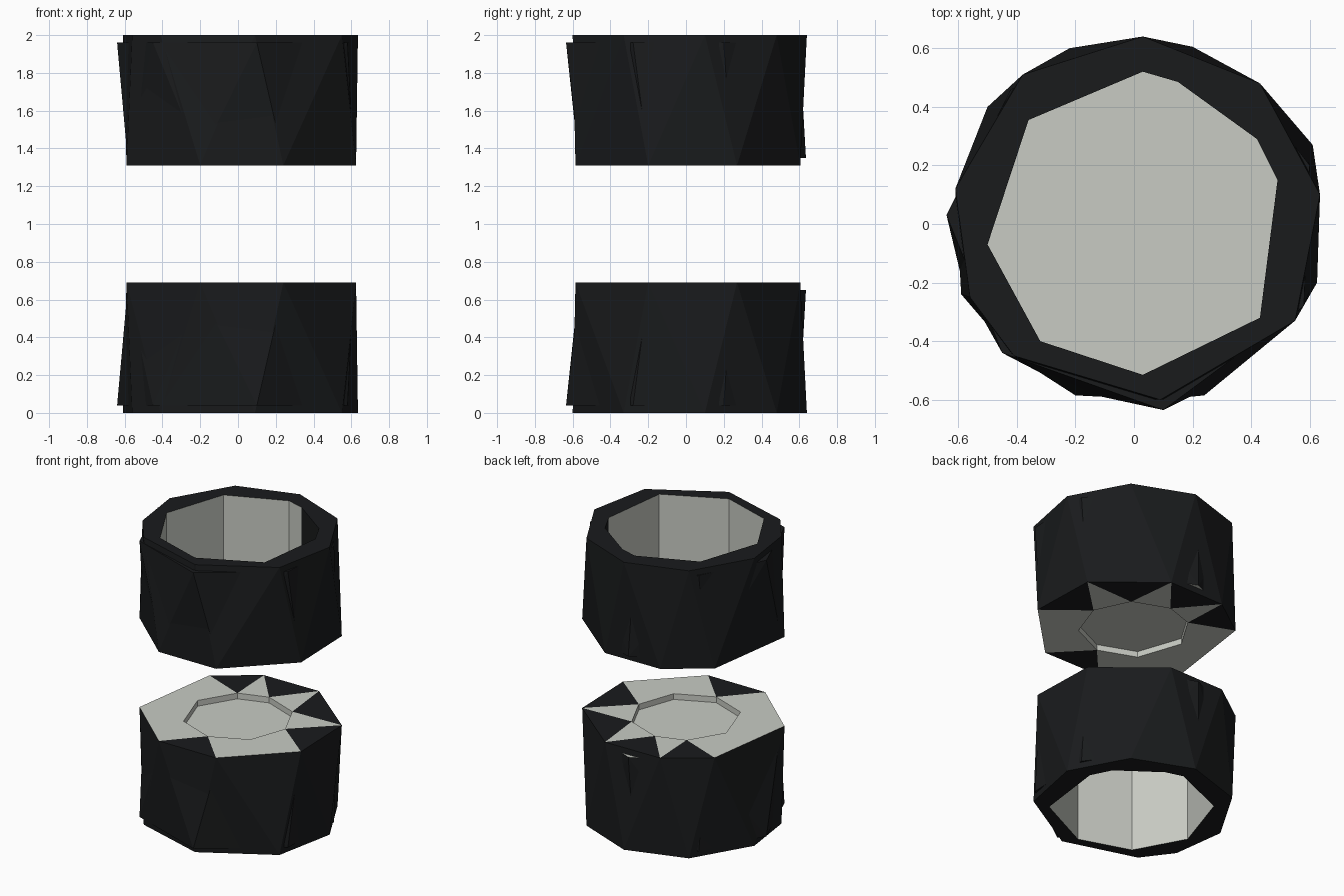
import bpy, bmesh, math

if "Cube" in bpy.data.objects:
    bpy.data.objects.remove(bpy.data.objects["Cube"])


def material(name, rgb):
    m = bpy.data.materials.new(name)
    m.diffuse_color = (*rgb, 1)
    m.use_nodes = True
    m.node_tree.nodes["Principled BSDF"].inputs["Base Color"].default_value = m.diffuse_color
    return m


DARK = material("dark_rubber", (0.010, 0.011, 0.012))
GREY = material("pale_grey", (0.58, 0.60, 0.55))
TAU = 2 * math.pi


class Part:
    """One upper part, mirrored to the lower one about z = 1."""

    def __init__(self, name):
        self.name, self.bm = name, bmesh.new()

    def ring(self, pts, z):
        pts = sorted(pts, key=lambda p: math.atan2(p[1], p[0]))
        return [self.bm.verts.new((x, y, z - 1)) for x, y in pts]

    def face(self, verts, dark):
        f = self.bm.faces.new(verts)
        f.material_index = 0 if dark else 1

    def zip(self, a, b, dark):
        """Triangle strip between two rings; dark(kind, edge start, edge end)."""
        ang = lambda v: math.atan2(v.co.y, v.co.x)
        gap = lambda v, w: (ang(w) - ang(v) + math.pi) % TAU - math.pi
        k = min(range(len(b)), key=lambda i: abs(gap(a[0], b[i])))
        b = b[k:] + b[:k]
        ta, tb = [0.0], [gap(a[0], b[0])]
        for r, t in ((a, ta), (b, tb)):
            for i in range(len(r)):
                t.append(t[-1] + (ang(r[(i + 1) % len(r)]) - ang(r[i])) % TAU)
        i = j = 0
        n, m = len(a), len(b)
        while i < n or j < m:
            if j == m or (i < n and ta[i + 1] <= tb[j + 1]):
                p, q = a[i], a[(i + 1) % n]
                self.face((p, q, b[j % m]), dark("a", p, q))
                i += 1
            else:
                p, q = b[j], b[(j + 1) % m]
                self.face((a[i % n], q, p), dark("b", p, q))
                j += 1

    def finish(self):
        me = bpy.data.meshes.new(self.name)
        self.bm.to_mesh(me)
        self.bm.free()
        me.materials.append(DARK)
        me.materials.append(GREY)
        ob = bpy.data.objects.new(self.name, me)
        ob.location.z = 1
        bpy.context.collection.objects.link(ob)
        mod = ob.modifiers.new("mirror", "MIRROR")
        mod.use_axis = (False, False, True)
        mod.use_mirror_merge = False


always = lambda *_: True
never = lambda *_: False

# Outlines, uneven like a reduced cylinder
inner_end = [(-.59, -.24), (-.2, -.585), (.24, -.585), (.625, -.2),
             (.61, .27), (.2, .605), (-.22, .6), (-.5, .4)]
open_end = [(.03, .64), (.43, .48), (.635, .1), (.55, -.33), (.09, -.6),
            (-.41, -.45), (-.56, -.25), (-.61, .12), (-.38, .51)]
mouth = [(.03, .52), (.15, .485), (.42, .29), (.49, .15), (.43, -.32),
         (.03, -.515), (-.32, -.4), (-.5, -.07), (-.36, .355)]
band_low = [(-.585, -.2), (-.2, -.57), (.24, -.565), (.61, -.2),
            (.59, .24), (.33, .5), (0, .635), (-.45, .42)]
band_high = [(-.64, .03), (-.45, -.44), (.1, -.635), (.58, -.28),
             (.6, .2), (.4, .46), (-.02, .6), (-.42, .46)]

# Hub opening: one corner facing the middle of each outer edge
hub = []
for i, p in enumerate(inner_end):
    q = inner_end[(i + 1) % len(inner_end)]
    t = math.atan2(p[1] + q[1], p[0] + q[0])
    hub.append((.35 * math.cos(t), .35 * math.sin(t)))

# Outer tyre: side wall and flat rim around the mouth
tyre = Part("tyre")
low, high = tyre.ring(inner_end, 1.31), tyre.ring(open_end, 2)
rim = tyre.ring(mouth, 2)
tyre.zip(low, high, always)
tyre.zip(high, rim, always)
tyre.finish()

# Inner end plate with dark outer triangles and a shallow hub recess
GREY_EDGES = [inner_end[7], inner_end[0], inner_end[2]]


def plate_dark(kind, p, q):
    return kind == "b" and all(
        math.dist((p.co.x, p.co.y), s) > .01 for s in GREY_EDGES)


plate = Part("end_plate")
outer, hole = plate.ring(inner_end, 1.31), plate.ring(hub, 1.31)
recess = plate.ring(hub, 1.35)
plate.zip(hole, outer, plate_dark)
plate.zip(recess, hole, never)
plate.finish()

# Cup liner: inside wall with one dark stretch
liner = Part("cup_liner")
top, bottom = liner.ring(mouth, 2), liner.ring(mouth, 1.35)
liner.zip(top, bottom, lambda k, p, q: min(p.co.x, q.co.x) > .1
          and min(p.co.y, q.co.y) > .1)
liner.finish()

# Second tread band that breaks through the tyre, closed by the cup floor
band = Part("tread_band")
b0, b1 = band.ring(band_low, 1.35), band.ring(band_high, 1.96)
band.zip(b0, b1, always)
band.zip(b1, band.ring(mouth, 1.96), always)
band.face(b0, False)
band.finish()
